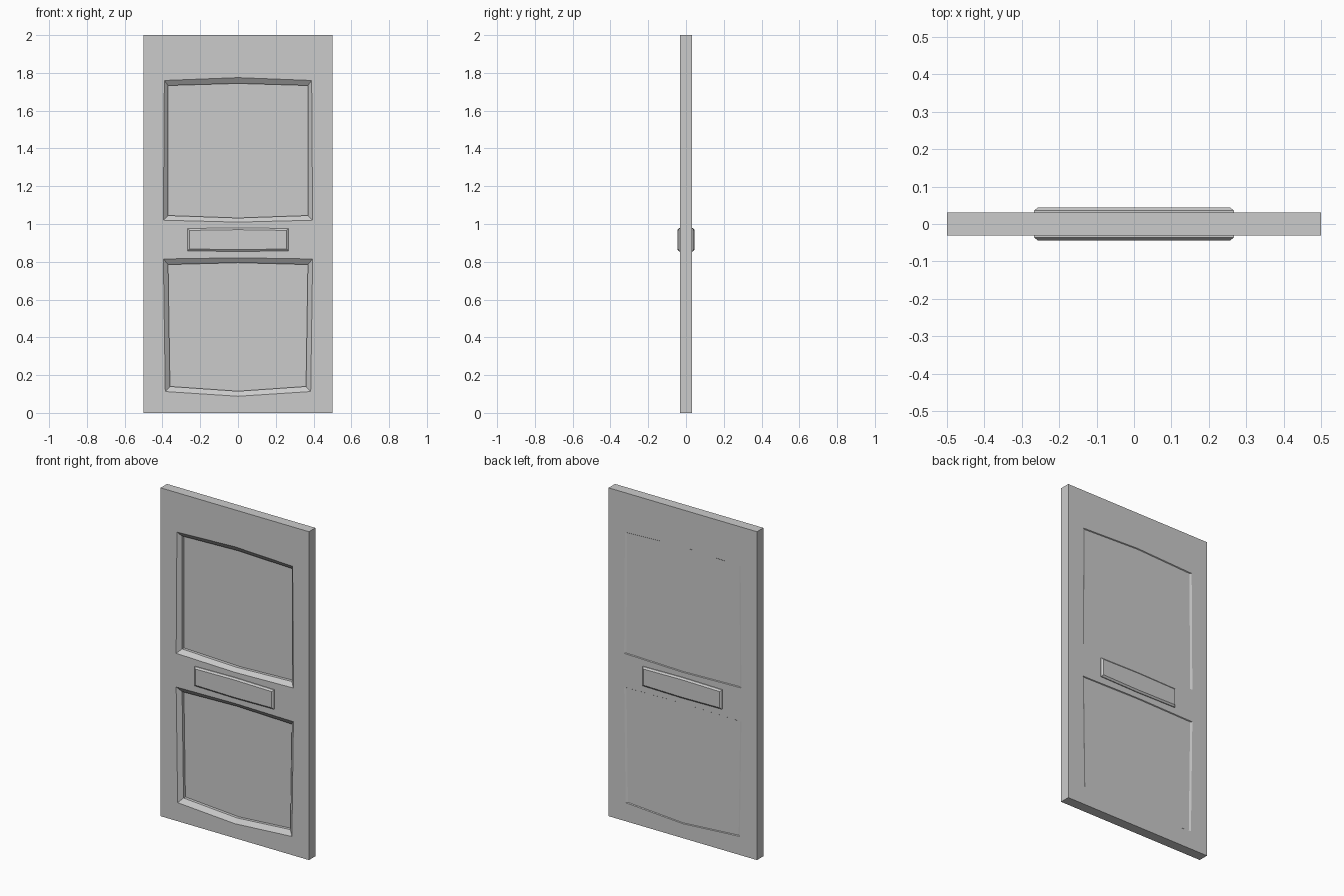
import bpy
import bmesh

cube = bpy.data.objects.get("Cube")
if cube:
    bpy.data.objects.remove(cube, do_unlink=True)

# Single painted finish
grey = bpy.data.materials.new("grey_paint")
grey.use_nodes = True
colour = (0.6, 0.6, 0.6, 1)
grey.diffuse_color = colour
grey.node_tree.nodes["Principled BSDF"].inputs["Base Color"].default_value = colour

HALF = 0.031  # half the slab thickness


def outline(top_w, bottom_w, bottom, top, crown, sag):
    """Six-point panel outline with a peaked top and a dipped bottom."""
    return [(-bottom_w, bottom), (0, bottom - sag), (bottom_w, bottom),
            (top_w, top), (0, top + crown), (-top_w, top)]


def loft(name, rings):
    """Closed solid through (y, outline) rings."""
    bm = bmesh.new()
    loops = [[bm.verts.new((x, y, z)) for x, z in pts] for y, pts in rings]
    for a, b in zip(loops, loops[1:]):
        for i in range(len(a)):
            j = (i + 1) % len(a)
            bm.faces.new((a[i], a[j], b[j], b[i]))
    bm.faces.new(loops[0])
    bm.faces.new(loops[-1])
    bmesh.ops.recalc_face_normals(bm, faces=bm.faces)
    mesh = bpy.data.meshes.new(name)
    bm.to_mesh(mesh)
    bm.free()
    mesh.materials.append(grey)
    obj = bpy.data.objects.new(name, mesh)
    bpy.context.collection.objects.link(obj)
    return obj


def cut(target, cutter):
    mod = target.modifiers.new("panel_cut", "BOOLEAN")
    mod.operation = "DIFFERENCE"
    mod.solver = "EXACT"
    mod.object = cutter
    bpy.context.view_layer.objects.active = target
    bpy.ops.object.modifier_apply(modifier=mod.name)
    bpy.data.objects.remove(cutter, do_unlink=True)


# Door slab
slab = outline(0.5, 0.5, 0, 2, 0, 0)
door = loft("door_slab", [(-HALF, slab), (HALF, slab)])

# Recessed panels: outer rim, front floor and back floor outlines
panels = {
    "upper": (outline(0.39, 0.395, 1.02, 1.76, 0.015, 0.01),
              outline(0.37, 0.37, 1.045, 1.733, 0.011, 0.013),
              outline(0.378, 0.383, 1.023, 1.757, 0.015, 0.01)),
    "lower": (outline(0.395, 0.385, 0.113, 0.815, 0.006, 0.025),
              outline(0.37, 0.36, 0.14, 0.785, 0.01, 0.025),
              outline(0.383, 0.373, 0.116, 0.812, 0.006, 0.025)),
}
for name, (rim, floor, back) in panels.items():
    cut(door, loft(name + "_front_cutter",
                   [(-0.05, rim), (-HALF, rim), (-0.01, floor), (0.008, floor)]))
    cut(door, loft(name + "_back_cutter",
                   [(0.05, rim), (HALF, rim), (0.026, back)]))

# Letter plate, bevelled, on both faces
base = outline(0.267, 0.267, 0.858, 0.976, 0.004, 0.004)
face = outline(0.257, 0.257, 0.868, 0.966, 0.004, 0.004)
for name, side in (("front_letter_plate", -1), ("back_letter_plate", 1)):
    loft(name, [(side * 0.029, base), (side * 0.036, base), (side * 0.044, face)])
